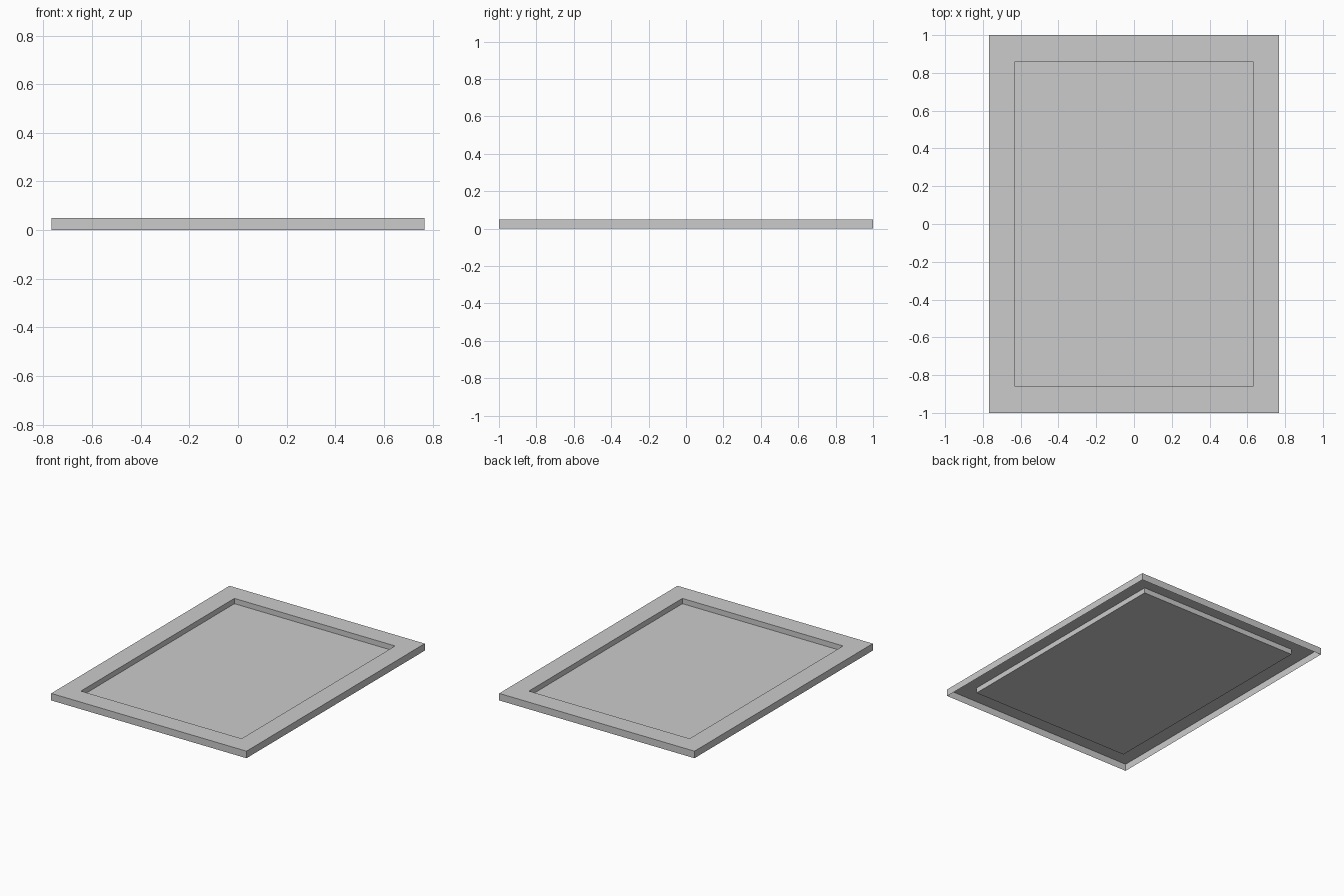
import bpy, bmesh

if "Cube" in bpy.data.objects:
    bpy.data.objects.remove(bpy.data.objects["Cube"])

# half sizes (x, y) and height of each rectangular ring, from skirt base to recess floor
OUTER = (0.767, 1.0)
INNER = (0.631, 0.861)
TOP, FLOOR = 0.05, 0.0125


def ring(bm, half, z):
    return [bm.verts.new((sx * half[0], sy * half[1], z))
            for sx, sy in ((-1, -1), (1, -1), (1, 1), (-1, 1))]


def bridge(bm, a, b):
    for i in range(4):
        j = (i + 1) % 4
        bm.faces.new((a[i], a[j], b[j], b[i]))


bm = bmesh.new()
# thin pressed shell, open underneath: skirt, flat rim, recess wall
rings = [ring(bm, h, z) for h, z in
         ((OUTER, 0), (OUTER, TOP), (INNER, TOP), (INNER, FLOOR))]
for a, b in zip(rings, rings[1:]):
    bridge(bm, a, b)
# recessed floor panel
bm.faces.new(rings[-1])

mesh = bpy.data.meshes.new("recessed_panel")
bm.to_mesh(mesh)
bm.free()
panel = bpy.data.objects.new("recessed_panel", mesh)
bpy.context.collection.objects.link(panel)
